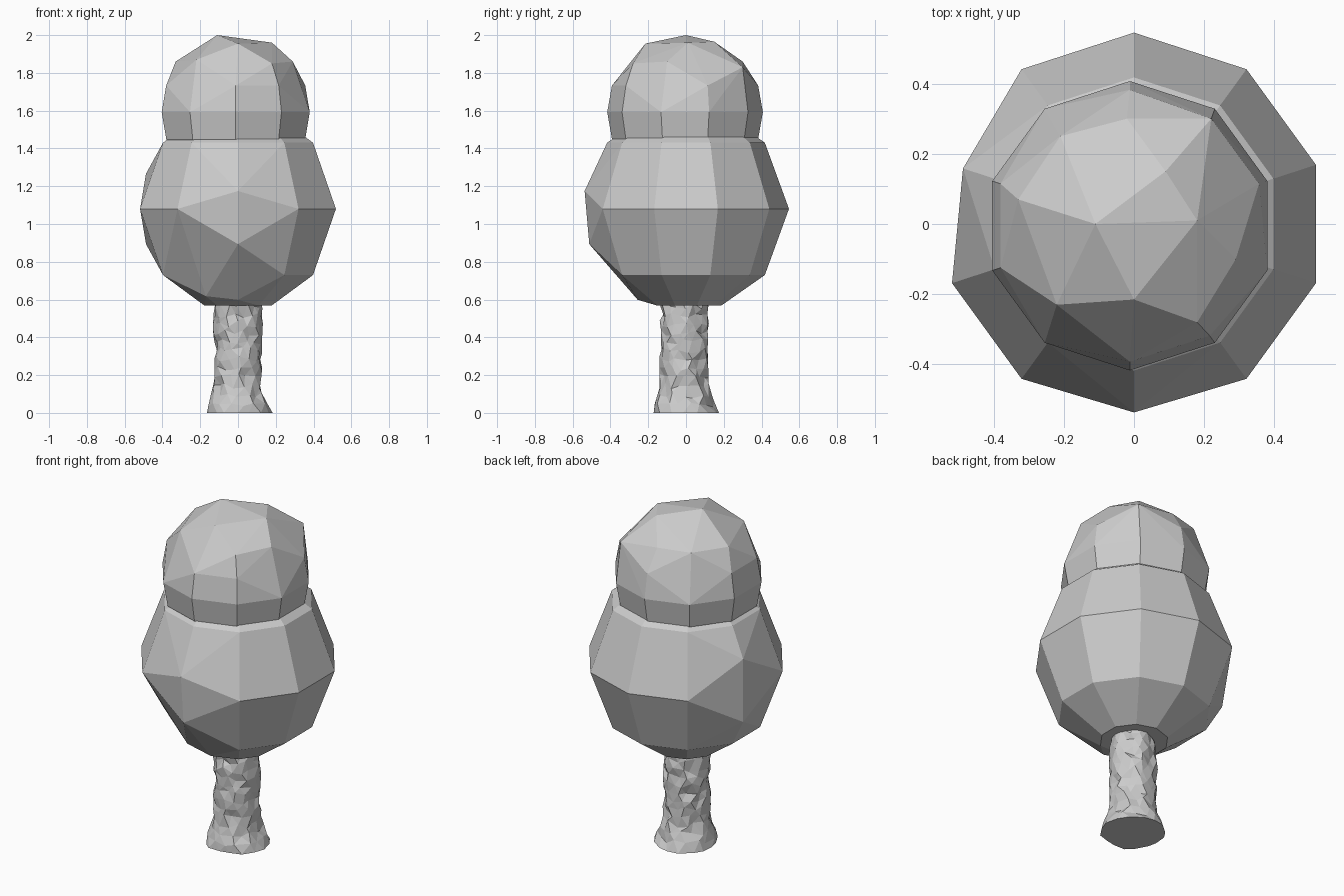
import bpy, bmesh, random
from math import sin, cos, radians, pi

if "Cube" in bpy.data.objects:
    bpy.data.objects.remove(bpy.data.objects["Cube"])

random.seed(4)


def finish(bm, name):
    bmesh.ops.recalc_face_normals(bm, faces=bm.faces[:])
    me = bpy.data.meshes.new(name)
    bm.to_mesh(me)
    bm.free()
    ob = bpy.data.objects.new(name, me)
    bpy.context.collection.objects.link(ob)


def faceted_blob(name, points):
    # chunky convex crown, with coplanar triangles merged into flat facets
    bm = bmesh.new()
    for p in points:
        bm.verts.new(p)
    res = bmesh.ops.convex_hull(bm, input=bm.verts[:])
    loose = [v for v in bm.verts if not v.link_faces]
    bmesh.ops.delete(bm, geom=loose, context='VERTS')
    bmesh.ops.dissolve_limit(bm, angle_limit=radians(1), verts=bm.verts[:], edges=bm.edges[:])
    finish(bm, name)


def ball_point(c, r, lat, lon):
    a, b = radians(lat), radians(lon)
    return (c[0] + r * cos(a) * cos(b), c[1] + r * cos(a) * sin(b), c[2] + r * sin(a))


columns = [18 + 36 * k for k in range(10)]

# lower crown: ten columns, a few with shifted vertices
special = {270: (70, 40, 10, -20, -62), 234: (70, 40, 0, -58, -70), 162: (70, 40, 20, -20, -40, -70)}
lower = [ball_point((0, 0, 1.08), 0.545, lat, lon)
         for lon in columns for lat in special.get(lon, (70, 40, 0, -40, -70))]
faceted_blob("lower_crown", lower)

# upper crown: regular rings below, irregular facets on top
c = (-0.012, -0.005, 1.592)
upper = [ball_point(c, 0.412, lat, lon) for lon in columns for lat in (0, -20, -40, -70)]
upper += [ball_point(c, 0.412, 20, lon) for lon in (18, 90, 162, 198, 270, 306)]
upper += [(-0.11, 0, 2.0), (0.18, 0.01, 1.96), (-0.02, 0.30, 1.86), (-0.21, 0.25, 1.86),
          (0.22, 0.30, 1.83), (-0.33, 0.07, 1.86), (-0.22, -0.23, 1.87), (0.0, -0.215, 1.955),
          (0.18, -0.28, 1.85), (0.29, -0.10, 1.86), (0.09, 0.15, 1.965)]
faceted_blob("upper_crown", upper)

# trunk: flared base and rough, chipped bark
bm = bmesh.new()
sides, levels = 16, 15
rings = []
for i in range(levels):
    z = 0.66 * i / (levels - 1)
    base = 0.124 + 0.052 * max(0, 1 - z / 0.16) ** 1.3
    ring = []
    for k in range(sides):
        edge = i in (0, levels - 1)
        a = 2 * pi * (k + (i % 2) * 0.5) / sides + random.uniform(-0.09, 0.09)
        r = base + random.choice((0.006, 0.004, 0.0, -0.012)) + random.uniform(-0.004, 0.004)
        h = z if edge else z + random.uniform(-0.018, 0.018)
        ring.append(bm.verts.new((r * cos(a), r * sin(a) - 0.008, h)))
    rings.append(ring)
for i in range(levels - 1):
    lo, hi = rings[i], rings[i + 1]
    for k in range(sides):
        n = (k + 1) % sides
        if i % 2 == 0:
            bm.faces.new((lo[k], lo[n], hi[k]))
            bm.faces.new((lo[n], hi[n], hi[k]))
        else:
            bm.faces.new((lo[k], lo[n], hi[n]))
            bm.faces.new((lo[k], hi[n], hi[k]))
bm.faces.new(rings[0][::-1])
bm.faces.new(rings[-1])
finish(bm, "trunk")
